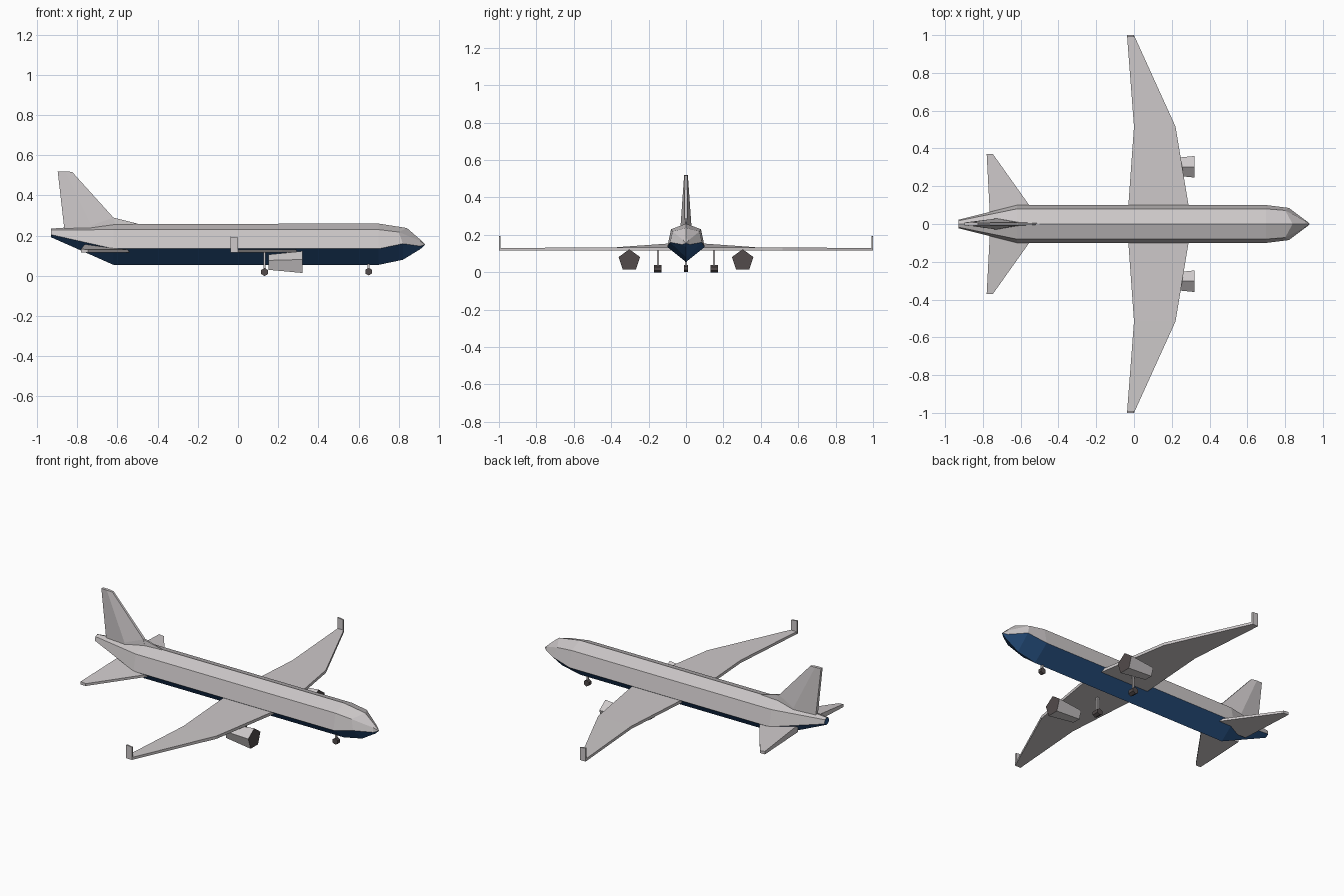
import bpy, bmesh, math

if "Cube" in bpy.data.objects:
    bpy.data.objects.remove(bpy.data.objects["Cube"])


def material(name, rgb):
    m = bpy.data.materials.new(name)
    m.diffuse_color = (*rgb, 1)
    m.use_nodes = True
    m.node_tree.nodes["Principled BSDF"].inputs["Base Color"].default_value = m.diffuse_color
    return m


GREY = material("light_grey", (0.61, 0.58, 0.585))
BLUE = material("navy_blue", (0.022, 0.088, 0.24))
DARK = material("dark_brown_grey", (0.085, 0.07, 0.07))


def loft(name, rings, mats, rule=None):
    """Skin a list of equal-sized rings, close both ends, colour faces by rule."""
    bm = bmesh.new()
    rows = [[bm.verts.new(p) for p in ring] for ring in rings]
    n = len(rows[0])
    for a, b in zip(rows, rows[1:]):
        for i in range(n):
            j = (i + 1) % n
            f = bm.faces.new((a[i], a[j], b[j], b[i]))
            f.material_index = rule(i) if rule else 0
    for row in (rows[0], rows[-1]):
        bm.faces.new(row).material_index = len(mats) - 1
    bmesh.ops.recalc_face_normals(bm, faces=bm.faces)
    me = bpy.data.meshes.new(name)
    bm.to_mesh(me)
    bm.free()
    for m in mats:
        me.materials.append(m)
    ob = bpy.data.objects.new(name, me)
    bpy.context.collection.objects.link(ob)
    return ob


def mirror(ob):
    m = ob.modifiers.new("mirror", 'MIRROR')
    m.use_axis = (False, True, False)


def slab(x0, x1, y, low, back_top, front_top):
    """Chordwise rectangle of a wing at span position y."""
    return [(x0, y, low), (x1, y, low), (x1, y, front_top), (x0, y, back_top)]


def wheel(name, x, y, z, r, half):
    rings = [[(x + r * math.cos(k * math.pi / 3 + math.pi / 6), y + s * half,
               z + r * math.sin(k * math.pi / 3 + math.pi / 6)) for k in range(6)] for s in (-1, 1)]
    return loft(name, rings, [DARK])


def strut(name, x, y, r, z0, z1):
    return loft(name, [[(x - r, y - r, z), (x + r, y - r, z), (x + r, y + r, z), (x - r, y + r, z)]
                       for z in (z0, z1)], [GREY])


# Fuselage: six-sided sections (top x,z / shoulder x,y,z / side x,y,z / keel x,z)
sections = [
    (-0.93, 0.235, -0.93, 0.017, 0.228, -0.93, 0.022, 0.205, -0.93, 0.192),
    (-0.62, 0.258, -0.62, 0.08, 0.23, -0.62, 0.1, 0.135, -0.62, 0.055),
    (0.70, 0.26, 0.70, 0.08, 0.23, 0.70, 0.1, 0.135, 0.70, 0.055),
    (0.84, 0.238, 0.80, 0.072, 0.218, 0.82, 0.085, 0.16, 0.82, 0.08),
    (0.905, 0.182, 0.905, 0.017, 0.174, 0.907, 0.02, 0.148, 0.907, 0.133),
    (0.93, 0.158, 0.93, 0.002, 0.157, 0.93, 0.002, 0.155, 0.93, 0.154),
]
rings = []
for tx, tz, sx, sy, sz, mx, my, mz, kx, kz in sections:
    rings.append([(tx, 0, tz), (sx, sy, sz), (mx, my, mz),
                  (kx, 0, kz), (mx, -my, mz), (sx, -sy, sz)])
loft("fuselage", rings, [GREY, BLUE], lambda i: 1 if i in (2, 3) else 0)

# Main wings with a kinked leading edge
wing = loft("wings", [slab(-0.037, 0.305, 0.0, 0.115, 0.132, 0.132),
                      slab(0.0, 0.22, 0.515, 0.115, 0.132, 0.132),
                      slab(-0.037, 0.0, 1.0, 0.115, 0.130, 0.130)], [GREY])
mirror(wing)

# Upright winglets
winglet = loft("winglets", [[(-0.038, y, 0.117), (0, y, 0.117), (0, y, 0.19), (-0.038, y, 0.195)]
                            for y in (0.991, 1.0)], [GREY])
mirror(winglet)

# Tailplanes
tail = loft("tailplanes", [slab(-0.762, -0.505, 0.03, 0.116, 0.158, 0.130),
                           slab(-0.78, -0.747, 0.37, 0.116, 0.134, 0.130)], [GREY])
mirror(tail)


# Tail fin: wedge-shaped section, thickest at mid chord
def fin_ring(back, mid, front, z, zf, b, m, f):
    return [(back, -b, z), (mid, -m, z), (front, -f, zf),
            (front, f, zf), (mid, m, z), (back, b, z)]


loft("tail_fin", [fin_ring(-0.863, -0.73, -0.60, 0.215, 0.215, 0.01, 0.03, 0.01),
                  fin_ring(-0.866, -0.73, -0.62, 0.25, 0.29, 0.01, 0.029, 0.008),
                  fin_ring(-0.897, -0.86, -0.825, 0.52, 0.517, 0.008, 0.010, 0.006)], [GREY])

# Low fairing running forward from the fin
loft("fin_fairing", [[(-0.64, -0.012, 0.24), (-0.64, 0.012, 0.24), (-0.62, 0.006, 0.29), (-0.62, -0.006, 0.29)],
                     [(-0.5, -0.004, 0.24), (-0.5, 0.004, 0.24), (-0.5, 0.003, 0.26), (-0.5, -0.003, 0.26)]], [GREY])

# Five-sided engines, tapering backwards, dark at the open ends
engine_rings = []
for x, r, z in ((0.152, 0.042, 0.064), (0.32, 0.06, 0.063)):
    engine_rings.append([(x, 0.303 + r * math.sin(k * math.tau / 5), z + r * math.cos(k * math.tau / 5))
                         for k in range(5)])
mirror(loft("engines", engine_rings, [GREY, DARK]))

# Landing gear
wheel("nose_wheel", 0.65, 0, 0.021, 0.019, 0.011)
strut("nose_strut", 0.65, 0, 0.005, 0.025, 0.07)
mirror(wheel("main_wheels", 0.132, 0.15, 0.019, 0.02, 0.02))
mirror(strut("main_struts", 0.132, 0.15, 0.005, 0.025, 0.12))
